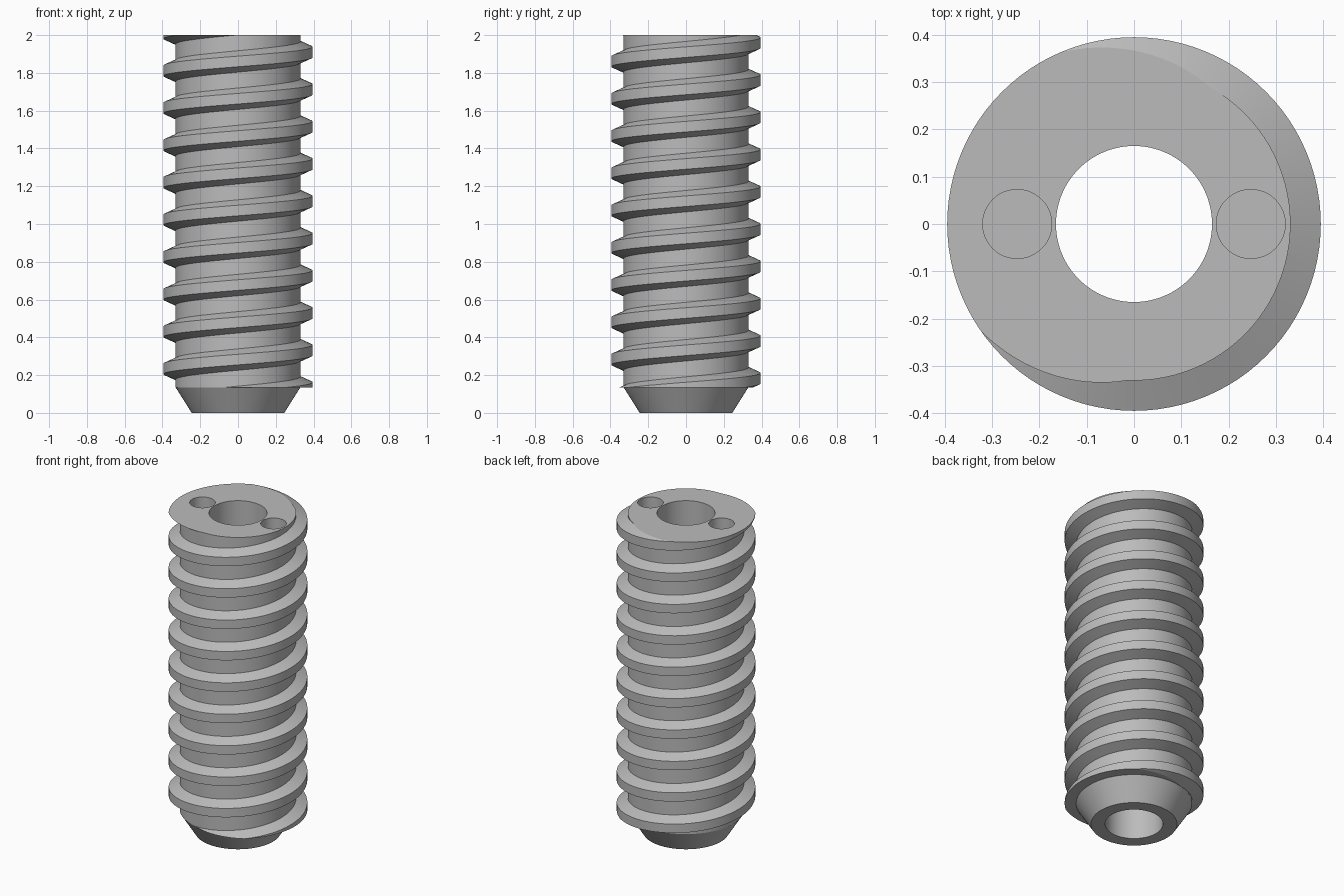
import bpy, bmesh, math

if "Cube" in bpy.data.objects:
    bpy.data.objects.remove(bpy.data.objects["Cube"], do_unlink=True)

SEG = 96
ROOT, CREST = 0.331, 0.395
PITCH = 0.1973
TOP, SHOULDER = 2.0, 0.135

steel = bpy.data.materials.new("plain_grey")
steel.use_nodes = True
grey = (0.5, 0.5, 0.5, 1)
steel.diffuse_color = grey
steel.node_tree.nodes["Principled BSDF"].inputs["Base Color"].default_value = grey


def finish(name, bm):
    bmesh.ops.recalc_face_normals(bm, faces=bm.faces)
    mesh = bpy.data.meshes.new(name)
    bm.to_mesh(mesh)
    bm.free()
    mesh.materials.append(steel)
    obj = bpy.data.objects.new(name, mesh)
    bpy.context.collection.objects.link(obj)
    return obj


def lathe(name, profile, centre=0.0, seg=SEG):
    """Solid of revolution from (radius, height) points, capped at both ends."""
    bm = bmesh.new()
    rings = [[bm.verts.new((centre + r * math.cos(math.tau * i / seg),
                            r * math.sin(math.tau * i / seg), z))
              for i in range(seg)] for r, z in profile]
    for low, high in zip(rings, rings[1:]):
        for i in range(seg):
            j = (i + 1) % seg
            bm.faces.new((low[i], low[j], high[j], high[i]))
    bm.faces.new(rings[0])
    bm.faces.new(rings[-1])
    return finish(name, bm)


def helix(name, section, z_at_zero, first_turn, last_turn):
    """Sweep a closed (radius, height) section along a right-handed helix."""
    bm = bmesh.new()
    rings = []
    for i in range(int(first_turn * SEG), int(last_turn * SEG) + 1):
        a = math.tau * i / SEG
        rise = z_at_zero + PITCH * i / SEG
        rings.append([bm.verts.new((r * math.cos(a), r * math.sin(a), z + rise))
                      for r, z in section])
    n = len(section)
    for a, b in zip(rings, rings[1:]):
        for k in range(n):
            m = (k + 1) % n
            bm.faces.new((a[k], a[m], b[m], b[k]))
    bm.faces.new(rings[0])
    bm.faces.new(rings[-1])
    return finish(name, bm)


def combine(obj, other, operation):
    mod = obj.modifiers.new(operation.lower(), "BOOLEAN")
    mod.operation = operation
    mod.solver = "EXACT"
    mod.object = other
    bpy.context.view_layer.objects.active = obj
    bpy.ops.object.modifier_apply(modifier=mod.name)
    bpy.data.objects.remove(other, do_unlink=True)


# Overlong core with the thread wound around it
screw = lathe("threaded_insert", [(ROOT, -0.4), (ROOT, 2.4)])
thread = helix("thread", [(0.29, -0.075), (CREST, -0.028),
                          (CREST, 0.028), (0.29, 0.075)], 1.91, -10, 1.25)
combine(screw, thread, "UNION")

# Trim to the flat top, the shoulder and the tapered tip
envelope = lathe("envelope", [(0.245, 0), (0.33, SHOULDER), (0.6, SHOULDER), (0.6, TOP)])
combine(screw, envelope, "INTERSECT")

# Through bore and two blind spanner holes
combine(screw, lathe("bore", [(0.165, -0.5), (0.165, 2.5)]), "DIFFERENCE")
for side in (-1, 1):
    hole = lathe("spanner_hole", [(0.073, TOP - 0.25), (0.073, 2.5)], side * 0.247, 48)
    combine(screw, hole, "DIFFERENCE")

bpy.ops.object.select_all(action="DESELECT")
screw.select_set(True)
bpy.context.view_layer.objects.active = screw
bpy.ops.object.shade_smooth_by_angle(angle=math.radians(20))
